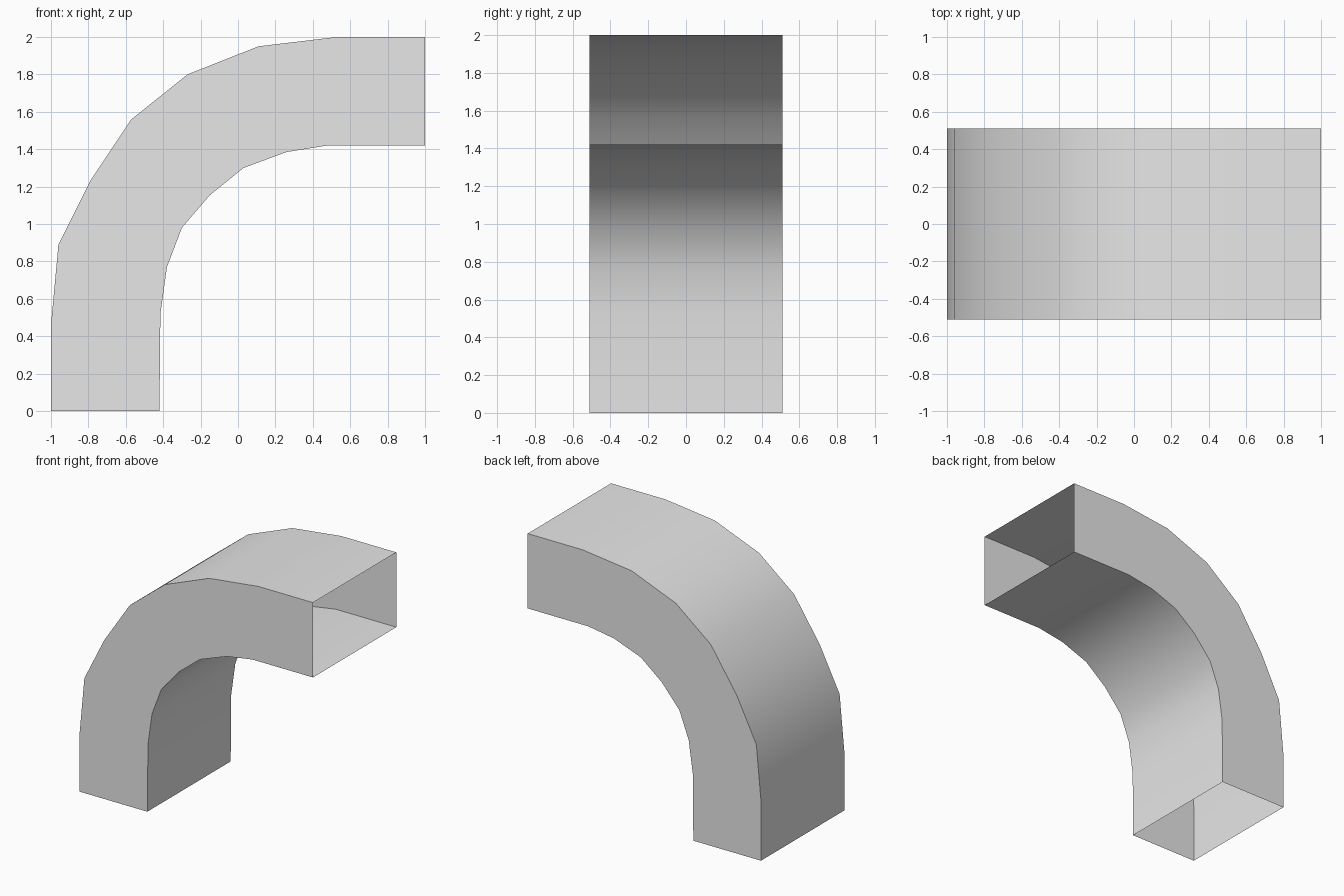
import bpy
import bmesh
import math

cube = bpy.data.objects.get("Cube")
if cube:
    bpy.data.objects.remove(cube, do_unlink=True)

HALF_WIDTH = 0.51

# Side profile of the bend, as (x, z) from the floor opening to the side opening
OUTER = [(-1, 0), (-1, 0.46), (-0.96, 0.89), (-0.79, 1.23), (-0.57, 1.56),
         (-0.27, 1.80), (0.11, 1.95), (0.53, 2), (1, 2)]
INNER = [(-0.42, 0), (-0.415, 0.52), (-0.38, 0.77), (-0.3, 0.98), (-0.15, 1.155),
         (0.03, 1.3), (0.26, 1.385), (0.48, 1.42), (1, 1.42)]

grey = bpy.data.materials.new("duct grey")
grey.use_nodes = True
colour = (0.8, 0.8, 0.8, 1)
grey.diffuse_color = colour
grey.node_tree.nodes["Principled BSDF"].inputs["Base Color"].default_value = colour

# Sweep a rectangular ring along the bend, leaving both ends open
bm = bmesh.new()
rings = []
for (ox, oz), (ix, iz) in zip(OUTER, INNER):
    corners = [(ox, -HALF_WIDTH, oz), (ox, HALF_WIDTH, oz),
               (ix, HALF_WIDTH, iz), (ix, -HALF_WIDTH, iz)]
    rings.append([bm.verts.new(c) for c in corners])
for low, high in zip(rings, rings[1:]):
    for i in range(4):
        j = (i + 1) % 4
        bm.faces.new((low[i], high[i], high[j], low[j]))
bmesh.ops.recalc_face_normals(bm, faces=bm.faces)

mesh = bpy.data.meshes.new("duct_elbow")
bm.to_mesh(mesh)
bm.free()
mesh.materials.append(grey)
duct = bpy.data.objects.new("duct_elbow", mesh)
bpy.context.collection.objects.link(duct)

# Smooth the curved walls while keeping the four long edges crisp
bpy.context.view_layer.objects.active = duct
duct.select_set(True)
bpy.ops.object.shade_smooth_by_angle(angle=math.radians(40))
